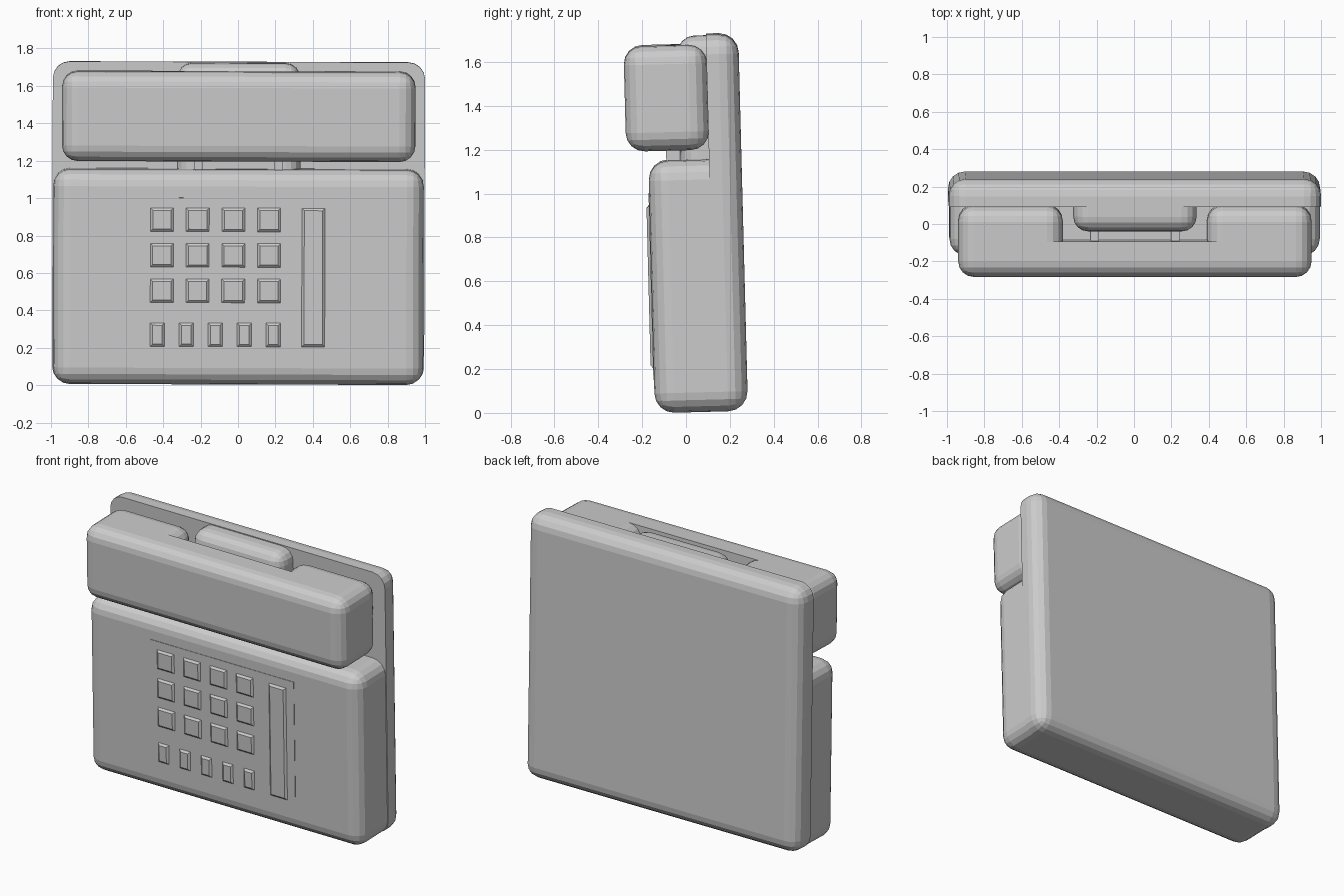
import bpy
import bmesh
from mathutils import Matrix, Vector

cube = bpy.data.objects.get("Cube")
if cube:
    bpy.data.objects.remove(cube, do_unlink=True)

GREY = (0.6, 0.6, 0.6, 1.0)
plastic = bpy.data.materials.new("grey plastic")
plastic.use_nodes = True
plastic.diffuse_color = GREY
plastic.node_tree.nodes["Principled BSDF"].inputs["Base Color"].default_value = GREY

# The whole telephone leans very slightly
LEAN = (Matrix.Translation((0, 0, 0.005))
        @ Matrix.Rotation(0.003, 4, 'Y') @ Matrix.Rotation(0.026, 4, 'X'))


def finish(bm, name):
    bmesh.ops.recalc_face_normals(bm, faces=bm.faces)
    mesh = bpy.data.meshes.new(name)
    bm.to_mesh(mesh)
    bm.free()
    mesh.materials.append(plastic)
    obj = bpy.data.objects.new(name, mesh)
    obj.matrix_world = LEAN
    bpy.context.collection.objects.link(obj)
    return obj


def add_box(bm, x, y, z):
    """Box between (low, high) pairs on each axis."""
    size = [b - a for a, b in (x, y, z)]
    centre = Vector([(a + b) / 2 for a, b in (x, y, z)])
    matrix = Matrix.Translation(centre) @ Matrix.Diagonal((*size, 1))
    return bmesh.ops.create_cube(bm, size=1, matrix=matrix)["verts"]


def rounded_box(name, x, y, z, radius, cut=None, keep=1):
    """Rounded box, sliced flat at y = cut; keep is the side that remains."""
    bm = bmesh.new()
    add_box(bm, x, y, z)
    if radius:
        bmesh.ops.bevel(bm, geom=list(bm.edges), offset=radius, segments=4,
                        profile=0.5, affect='EDGES', clamp_overlap=True)
    if cut is not None:
        result = bmesh.ops.bisect_plane(
            bm, geom=bm.verts[:] + bm.edges[:] + bm.faces[:],
            plane_co=(0, cut, 0), plane_no=(0, keep, 0), clear_inner=True)
        rim = [g for g in result["geom_cut"] if isinstance(g, bmesh.types.BMEdge)]
        bmesh.ops.edgeloop_fill(bm, edges=rim)
    return finish(bm, name)


# Body: tall back plate and deep lower housing
SPLIT = 0.135
rounded_box("back_plate", (-0.995, 0.995), (-0.3, 0.283), (0, 1.72), 0.09, SPLIT, 1)
rounded_box("lower_housing", (-0.99, 0.99), (-0.142, 0.6), (0, 1.15), 0.09, SPLIT, -1)

# Cradle with its two hook posts
rounded_box("cradle", (-0.33, 0.33), (0.003, 0.26), (1.05, 1.714), 0.08)
for side, sign in (("left", 1), ("right", -1)):
    c = sign * 0.215
    rounded_box(side + "_hook_post", (c - 0.023, c + 0.023),
                (-0.06, 0.03), (1.1, 1.6), 0)

# Handset: grip bar with an ear block at each end
GRIP = -0.05
Z = (1.195, 1.675)
rounded_box("handset_grip", (-0.945, 0.945), (-0.242, 0.4), Z, 0.085, GRIP, -1)
for side, sign in (("left", 1), ("right", -1)):
    span = sorted((sign * 0.385, sign * 0.945))
    rounded_box(side + "_handset_block", span, (-0.4, 0.138), Z, 0.085, GRIP, 1)

# Keypad panel and keys
FRONT = -0.142
rounded_box("keypad_panel", (-0.52, 0.52), (FRONT - 0.003, FRONT + 0.02),
            (0.15, 1.0), 0)


def add_key(bm, x, z):
    """Key whose front face is smaller than its base."""
    verts = add_box(bm, x, (FRONT - 0.014, FRONT + 0.005), z)
    cx, cz = sum(x) / 2, sum(z) / 2
    for v in verts:
        if v.co.y < FRONT:
            v.co.x -= 0.022 if v.co.x > cx else -0.022
            v.co.z -= 0.022 if v.co.z > cz else -0.022


bm = bmesh.new()
for row in range(3):
    for col in range(4):
        x, z = -0.48 + col * 0.191, 0.81 - row * 0.19
        add_key(bm, (x, x + 0.142), (z, z + 0.145))
for col in range(5):
    x = -0.48 + col * 0.155
    add_key(bm, (x, x + 0.095), (0.195, 0.34))
add_key(bm, (0.33, 0.472), (0.195, 0.955))
finish(bm, "keypad_keys")
